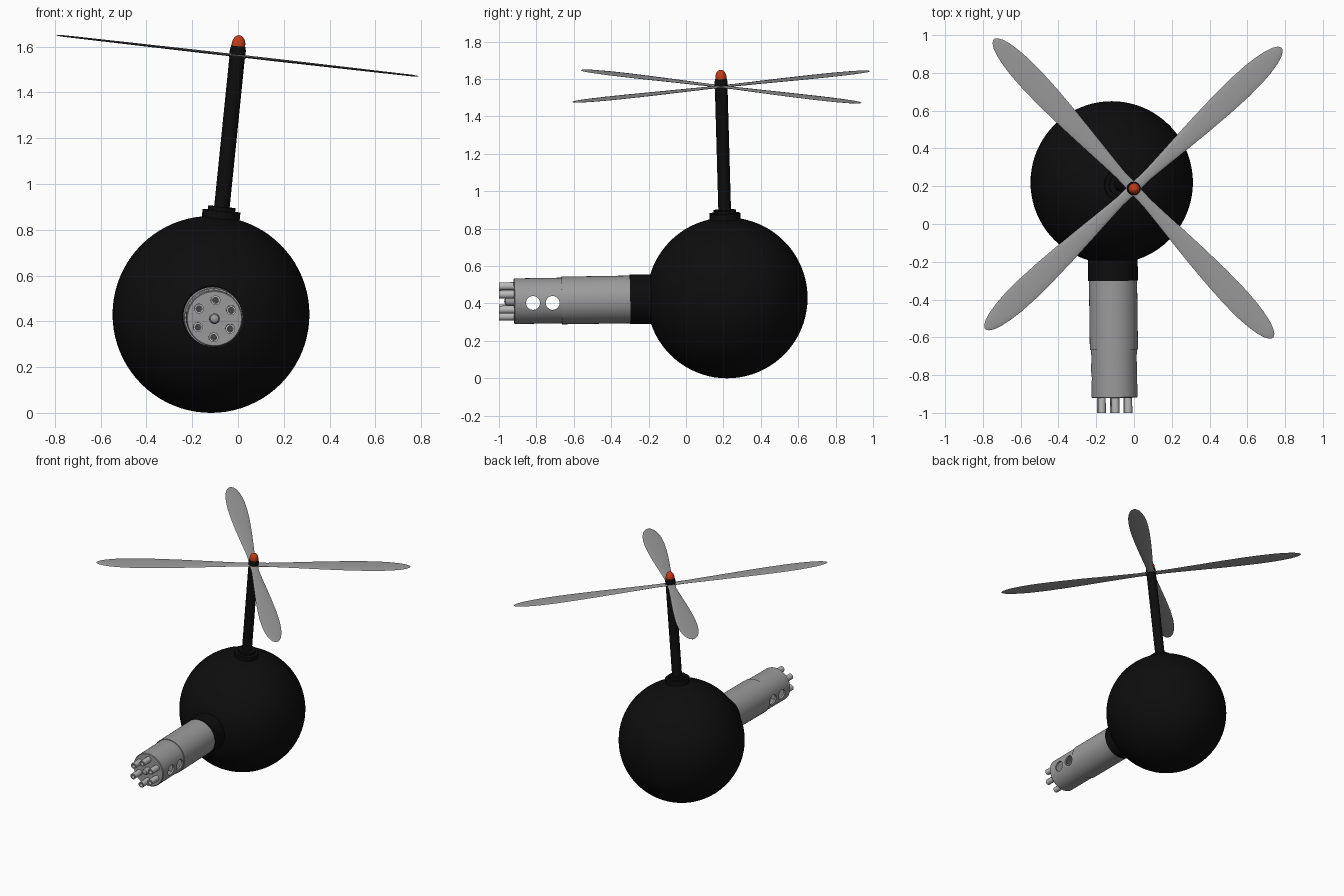
import bpy, bmesh, math
from mathutils import Vector, Matrix

if "Cube" in bpy.data.objects:
    bpy.data.objects.remove(bpy.data.objects["Cube"])


def material(name, rgb):
    m = bpy.data.materials.new(name)
    m.diffuse_color = (*rgb, 1)
    m.use_nodes = True
    m.node_tree.nodes["Principled BSDF"].inputs["Base Color"].default_value = m.diffuse_color
    return m


BLACK = material("black", (0.004, 0.004, 0.004))
GREY = material("metal grey", (0.33, 0.33, 0.33))
LIGHT = material("light steel", (0.50, 0.50, 0.50))
DARK = material("dark bore", (0.06, 0.06, 0.06))
RED = material("orange red", (0.55, 0.045, 0.01))


def finish(name, bm, mat, angle=35):
    bmesh.ops.recalc_face_normals(bm, faces=bm.faces)
    me = bpy.data.meshes.new(name)
    bm.to_mesh(me)
    bm.free()
    me.materials.append(mat)
    ob = bpy.data.objects.new(name, me)
    bpy.context.collection.objects.link(ob)
    smooth(ob, angle)
    return ob


def smooth(ob, angle=35):
    bpy.ops.object.select_all(action='DESELECT')
    ob.select_set(True)
    bpy.context.view_layer.objects.active = ob
    bpy.ops.object.shade_smooth_by_angle(angle=math.radians(angle))


def lathe(name, profile, origin, direction, mat, segs=48):
    """Revolve (radius, distance) points about an axis."""
    bm = bmesh.new()
    frame = Matrix.Translation(origin) @ direction.to_track_quat('Z', 'Y').to_matrix().to_4x4()
    rings = []
    for r, d in profile:
        n = 1 if r < 1e-6 else segs
        rings.append([bm.verts.new(frame @ Vector((r * math.cos(2 * math.pi * i / segs),
                                                   r * math.sin(2 * math.pi * i / segs), d)))
                      for i in range(n)])
    for a, b in zip(rings, rings[1:]):
        for i in range(segs):
            j = (i + 1) % segs
            quad = [a[i % len(a)], a[j % len(a)], b[j % len(b)], b[i % len(b)]]
            bm.faces.new(list(dict.fromkeys(quad)))
    return finish(name, bm, mat)


def rod(name, r, d0, d1, origin, direction, mat, segs=48):
    return lathe(name, [(0, d0), (r, d0), (r, d1), (0, d1)], origin, direction, mat, segs)


# Ball body
CENTRE = Vector((-0.118, 0.22, 0.43))
R = 0.43
ball = [(R * math.sin(math.pi * i / 40), -R * math.cos(math.pi * i / 40)) for i in range(41)]
ball[0], ball[-1] = (0, -R), (0, R)
lathe("ball_body", ball, CENTRE, Vector((0, 0, 1)), BLACK, 80)

# Gun housing: collar, rear sleeve, hollow front sleeve
MUZZLE = Vector((-0.103, -0.92, 0.412))
gun = (MUZZLE - CENTRE).normalized()
L = (MUZZLE - CENTRE).length
rod("gun_collar", 0.132, 0.36, 0.52, CENTRE, gun, BLACK, 64)
rod("gun_rear_sleeve", 0.1275, 0.50, 0.885, CENTRE, gun, GREY, 64)
sleeve = lathe("gun_front_sleeve",
               [(0, L), (0.118, L), (0.122, L - 0.004), (0.122, 0.88), (0.109, 0.88),
                (0.109, L - 0.02), (0, L - 0.02)], CENTRE, gun, GREY, 64)
# close the back rim
bm = bmesh.new()
bm.from_mesh(sleeve.data)
bmesh.ops.recalc_face_normals(bm, faces=bm.faces)
bm.to_mesh(sleeve.data)
bm.free()

# Round vent holes straight through both sides
for y in (-0.818, -0.713):
    cutter = rod("vent_cutter", 0.037, -0.3, 0.3, Vector((-0.105, y, 0.403)),
                 Vector((1, 0, 0)), GREY, 32)
    cutter.hide_render = True
    mod = sleeve.modifiers.new("vent", 'BOOLEAN')
    mod.operation = 'DIFFERENCE'
    mod.solver = 'EXACT'
    mod.object = cutter
    bpy.context.view_layer.objects.active = sleeve
    bpy.ops.object.modifier_apply(modifier=mod.name)
    bpy.data.objects.remove(cutter)
smooth(sleeve)

# Six barrels with open bores around a short centre pin
for k in range(6):
    a = math.radians(87 + 60 * k)
    base = MUZZLE + Vector((0.081 * math.cos(a), 0, 0.081 * math.sin(a)))
    lathe(f"barrel_{k + 1}", [(0, -0.01), (0.021, -0.01), (0.021, 0.08), (0.013, 0.08),
                              (0.013, 0.02), (0, 0.02)], base, gun, LIGHT, 20)
    rod(f"bore_{k + 1}", 0.0125, 0.02, 0.025, base, gun, DARK, 16)
lathe("centre_pin", [(0, -0.01), (0.023, -0.01), (0.023, 0.035), (0.018, 0.046), (0.009, 0.051),
                     (0, 0.052)], MUZZLE, gun, GREY, 24)

# Mast with stepped flange
HUB = Vector((-0.003, 0.188, 1.56))
mast = (HUB - CENTRE).normalized()
M = (HUB - CENTRE).length
rod("mast_flange", 0.083, 0.38, 0.455, CENTRE, mast, BLACK)
rod("mast_flange_step", 0.06, 0.44, 0.472, CENTRE, mast, BLACK)
rod("mast", 0.034, 0.40, M, CENTRE, mast, BLACK, 32)

# Hub and red dome cap
lathe("rotor_hub", [(0, -0.012), (0.036, -0.012), (0.035, 0.025), (0.031, 0.042), (0, 0.042)],
      HUB, mast, BLACK, 32)
dome = [(0, 0.035), (0.030, 0.035)]
dome += [(0.030 * math.cos(t * math.pi / 16), 0.048 + 0.042 * math.sin(t * math.pi / 16))
         for t in range(8)]
lathe("dome_cap", dome + [(0, 0.09)], HUB, mast, RED, 32)

# Four flat, club-shaped rotor blades
STATIONS = [(0.0, 0.028), (0.10, 0.027), (0.20, 0.034), (0.35, 0.046), (0.5, 0.057), (0.65, 0.065),
            (0.78, 0.068), (0.88, 0.065), (0.95, 0.058), (1.01, 0.047), (1.05, 0.034),
            (1.075, 0.019), (1.085, 0.004)]
tilt = Vector((0, 0, 1)).rotation_difference(Vector((0.1135, 0, 1))).to_matrix().to_4x4()
for k in range(4):
    frame = Matrix.Translation(HUB) @ tilt @ Matrix.Rotation(math.radians(43.3 + 90 * k), 4, 'Z')
    bm = bmesh.new()
    rings = []
    for x, w in STATIONS:
        t = 0.0065 * min(1, w / 0.03) * (1 - 0.4 * x)
        rings.append([bm.verts.new(frame @ Vector((x, w * math.cos(i * math.pi / 6),
                                                   t * math.sin(i * math.pi / 6))))
                      for i in range(12)])
    for a, b in zip(rings, rings[1:]):
        for i in range(12):
            j = (i + 1) % 12
            bm.faces.new((a[i], a[j], b[j], b[i]))
    bm.faces.new(rings[0])
    bm.faces.new(rings[-1])
    finish(f"rotor_blade_{k + 1}", bm, GREY, 50)
